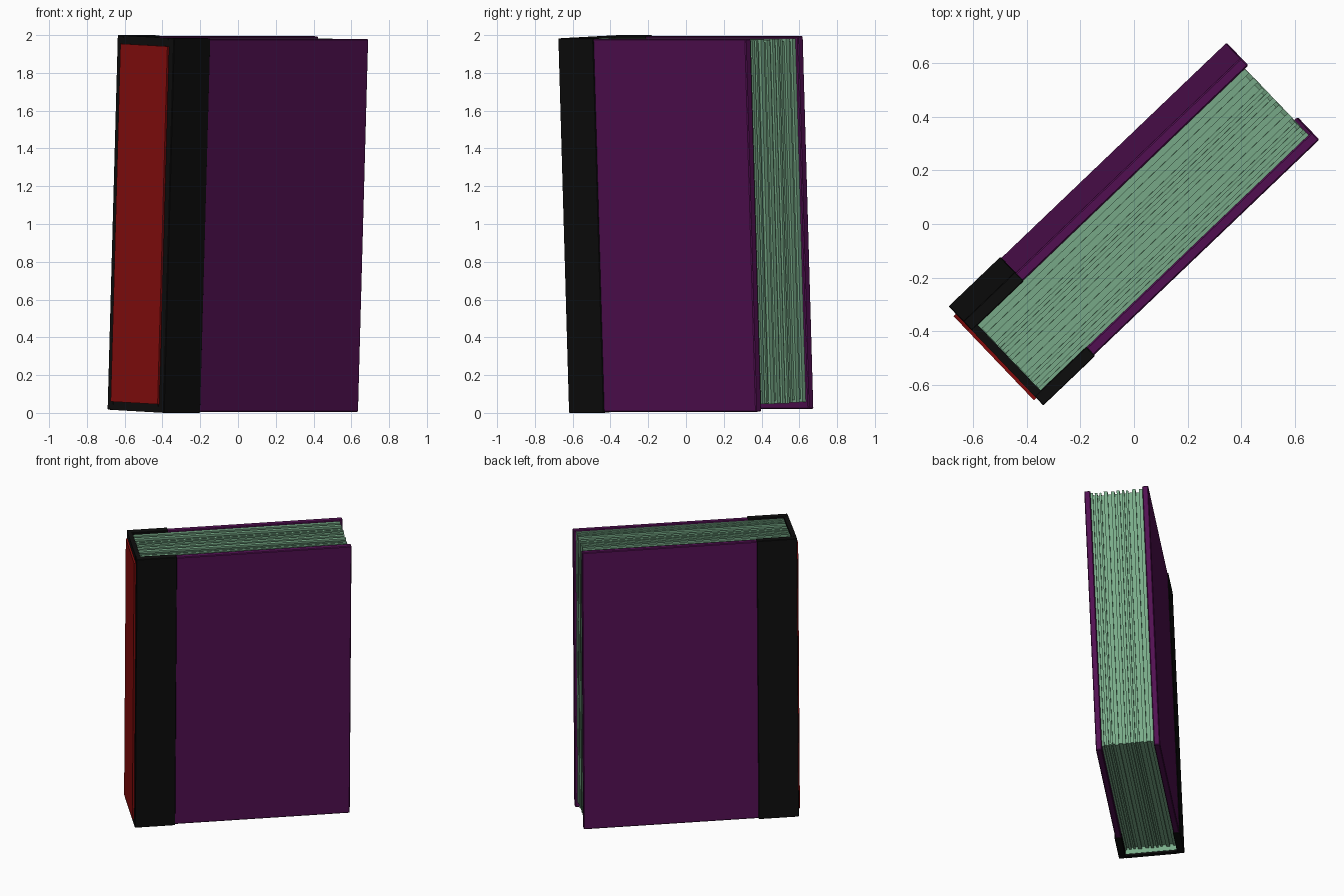
import bpy, math, random
from mathutils import Matrix, Vector

random.seed(4)
cube = bpy.data.objects.get("Cube")
if cube:
    bpy.data.objects.remove(cube, do_unlink=True)


def material(name, rgb):
    m = bpy.data.materials.new(name)
    m.use_nodes = True
    colour = (*rgb, 1)
    m.diffuse_color = colour
    m.node_tree.nodes["Principled BSDF"].inputs["Base Color"].default_value = colour
    return m


purple = material("purple cloth", (0.085, 0.005, 0.085))
black = material("black leather", (0.004, 0.004, 0.004))
red = material("red label", (0.24, 0.004, 0.004))
green = material("pale green paper", (0.19, 0.41, 0.25))

# Book frame: x runs from spine to fore-edge, y through the thickness, z up.
# The whole book is turned and leans slightly over its front cover.
POSE = (Matrix.Translation((0, 0, 1))
        @ Matrix.Rotation(math.radians(43.7), 4, 'Z')
        @ Matrix.Rotation(math.radians(2.26), 4, 'X'))


def box(name, low, high, mat, bevel=0):
    low, high = Vector(low), Vector(high)
    bpy.ops.mesh.primitive_cube_add(size=1)
    ob = bpy.context.object
    ob.name = name
    ob.data.transform(Matrix.Translation((low + high) / 2)
                      @ Matrix.Diagonal((*(high - low), 1)))
    ob.matrix_world = POSE
    ob.data.materials.append(mat)
    if bevel:
        mod = ob.modifiers.new("soft edges", 'BEVEL')
        mod.width = bevel
        mod.segments = 1
    return ob


HALF_T = 0.217      # half thickness of the book
HALF_H = 0.992      # half height
BOARD = 0.045       # cover board thickness
INNER = HALF_T - BOARD
SPINE, FORE = -0.713, 0.718
WRAP = -0.445       # where the leather ends on the boards
PROUD = 0.005       # leather stands off the cloth

# Cover boards and the leather wrapped around their hinge side
for side, label in ((-1, "front"), (1, "back")):
    ys = sorted((side * INNER, side * (HALF_T - PROUD)))
    box(label + "_cover", (WRAP - 0.01, ys[0], PROUD - HALF_H),
        (FORE, ys[1], HALF_H - PROUD), purple, 0.005)
    ys = sorted((side * (INNER - 0.002), side * HALF_T))
    box(label + "_leather", (SPINE, ys[0], -HALF_H),
        (WRAP, ys[1], HALF_H), black, 0.003)

# Spine and its raised label
box("spine", (SPINE, -INNER, -HALF_H), (SPINE + 0.031, INNER, HALF_H), black)
box("spine_label", (SPINE - 0.012, -0.18, -0.948),
    (SPINE + 0.005, 0.18, 0.948), red)

# Binding strip behind the pages
box("page_binding", (SPINE + 0.03, -INNER, -HALF_H + 0.012),
    (SPINE + 0.034, INNER, HALF_H - 0.02), green)

# Page gatherings: uneven slabs, every second one set back
count = 19
widths = [random.uniform(0.6, 1.4) for _ in range(count)]
scale = 2 * INNER / sum(widths)
y = -INNER
for i, w in enumerate(widths):
    inset = (0.014 if i % 2 else 0) + random.uniform(0, 0.005)
    box(f"page_gathering_{i + 1}", (SPINE + 0.032, y, -HALF_H + 0.04 + inset),
        (FORE - 0.016 - inset, y + w * scale, HALF_H - 0.012 - inset), green)
    y += w * scale
